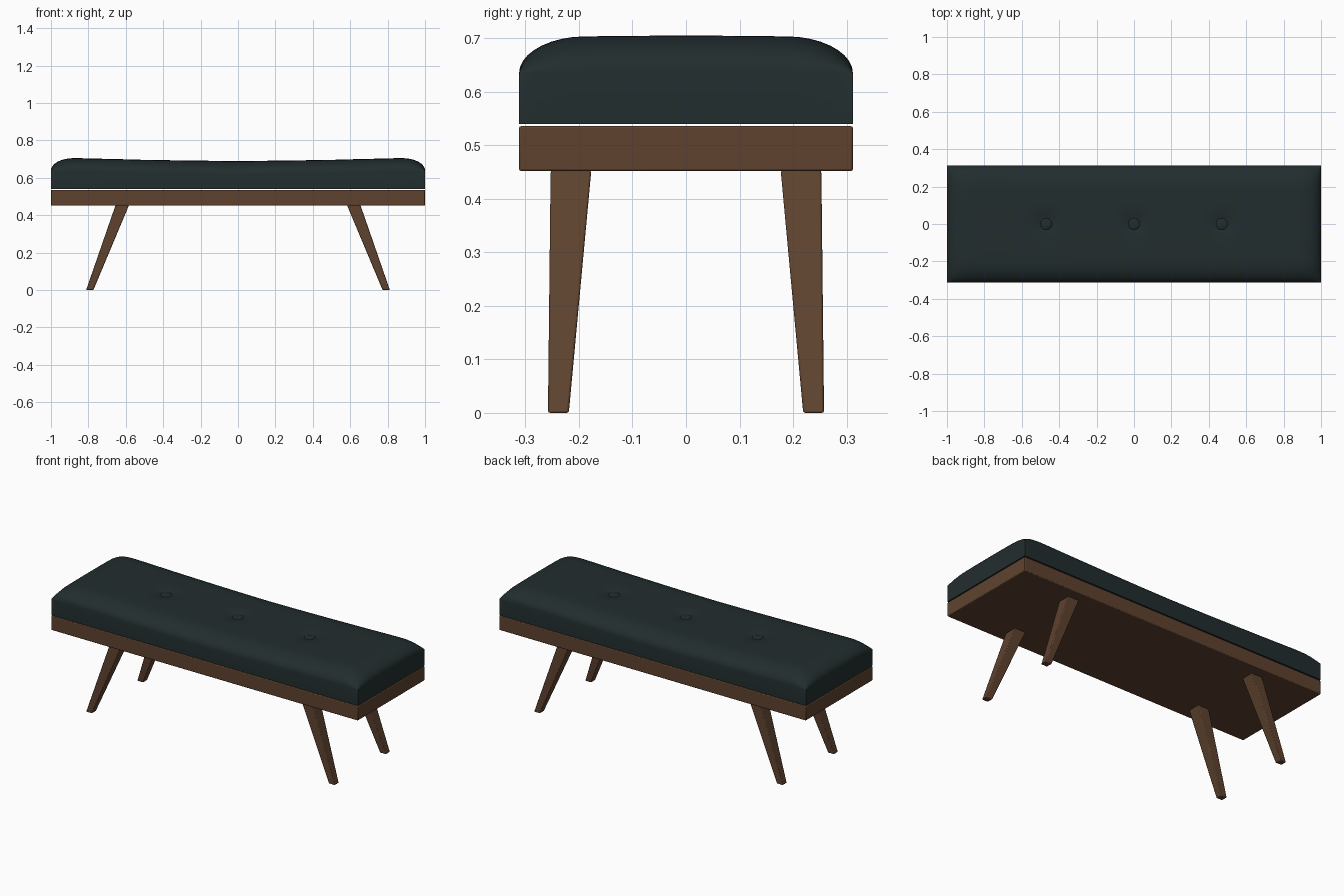
import bpy, bmesh, math
from mathutils import Vector

if "Cube" in bpy.data.objects:
    bpy.data.objects.remove(bpy.data.objects["Cube"])


def material(name, rgb):
    mat = bpy.data.materials.new(name)
    mat.use_nodes = True
    mat.diffuse_color = (*rgb, 1)
    mat.node_tree.nodes["Principled BSDF"].inputs["Base Color"].default_value = (*rgb, 1)
    return mat


wood = material("walnut wood", (0.112, 0.055, 0.028))
fabric = material("dark teal fabric", (0.016, 0.026, 0.027))


def finish(name, bm, mat, bevel=0.0):
    bmesh.ops.recalc_face_normals(bm, faces=bm.faces)
    mesh = bpy.data.meshes.new(name)
    bm.to_mesh(mesh)
    bm.free()
    mesh.materials.append(mat)
    obj = bpy.data.objects.new(name, mesh)
    bpy.context.collection.objects.link(obj)
    if bevel:
        mod = obj.modifiers.new("soft edges", 'BEVEL')
        mod.width = bevel
        mod.segments = 2
    bpy.ops.object.select_all(action='DESELECT')
    obj.select_set(True)
    bpy.context.view_layer.objects.active = obj
    bpy.ops.object.shade_smooth_by_angle(angle=math.radians(35))
    return obj


def hexahedron(name, bottom, top, mat, bevel):
    """Box between two horizontal rectangles (x0, x1, y0, y1, z)."""
    bm = bmesh.new()
    rings = []
    for x0, x1, y0, y1, z in (bottom, top):
        rings.append([bm.verts.new((x, y, z))
                      for x, y in ((x0, y0), (x1, y0), (x1, y1), (x0, y1))])
    low, high = rings
    bm.faces.new(low)
    bm.faces.new(high)
    for i in range(4):
        j = (i + 1) % 4
        bm.faces.new((low[i], low[j], high[j], high[i]))
    return finish(name, bm, mat, bevel)


# Wooden frame
HX, HY = 1.0, 0.312
hexahedron("frame", (-HX, HX, -HY, HY, 0.452), (-HX, HX, -HY, HY, 0.536), wood, 0.004)

# Splayed tapered legs
for sx, side in ((1, "left"), (-1, "right")):
    for sy, end in ((1, "back"), (-1, "front")):
        hexahedron(f"{end}_{side}_leg",
                   (sx * 0.773, sx * 0.812, sy * 0.219, sy * 0.258, 0),
                   (sx * 0.583, sx * 0.655, sy * 0.177, sy * 0.253, 0.453), wood, 0.004)

# Cushion: rounded rim, gentle sag and tufted dimples
RIM, DROP = 0.12, 0.066
BUTTONS = (-0.47, 0, 0.47)


def spaced(half, inner):
    """Coordinates across a width, packed closely around the rounded rim."""
    flat = half - RIM
    rim = [flat + RIM * math.sin(math.pi / 2 * i / 9) for i in range(1, 10)]
    mid = [flat * (2 * i / inner - 1) for i in range(inner + 1)]
    return [-v for v in reversed(rim)] + mid + rim


def rounding(v, half):
    u = max(0, (abs(v) - half + RIM) / RIM)
    return math.sqrt(max(0, 1 - u * u))


def cushion_height(x, y):
    z = 0.686 + 0.015 * min(1, abs(x) / 0.85) ** 1.5 + 0.004 * (1 - (y / HY) ** 2)
    z -= DROP * (1 - rounding(x, HX) * rounding(y, HY))
    for b in BUTTONS:
        z -= 0.016 * math.exp(-((x - b) ** 2 + y * y) / 0.0035)
    return z


bm = bmesh.new()
xs, ys = spaced(HX, 80), spaced(HY, 20)
grid = [[bm.verts.new((x, y, cushion_height(x, y))) for y in ys] for x in xs]
for a, b in zip(grid, grid[1:]):
    for i in range(len(ys) - 1):
        bm.faces.new((a[i], b[i], b[i + 1], a[i + 1]))
rim_edges = [e for e in bm.edges if e.is_boundary]
skirt = bmesh.ops.extrude_edge_only(bm, edges=rim_edges)["geom"]
for v in skirt:
    if isinstance(v, bmesh.types.BMVert):
        v.co.z = 0.54
bmesh.ops.holes_fill(bm, edges=[e for e in bm.edges if e.is_boundary], sides=0)
finish("cushion", bm, fabric)

# Tufting buttons
for n, b in enumerate(BUTTONS):
    bm = bmesh.new()
    bmesh.ops.create_uvsphere(bm, u_segments=24, v_segments=10, radius=1)
    base = cushion_height(b, 0)
    for v in bm.verts:
        v.co = Vector((b + v.co.x * 0.033, v.co.y * 0.033, base + 0.001 + v.co.z * 0.009))
    finish(f"button_{n + 1}", bm, fabric)
